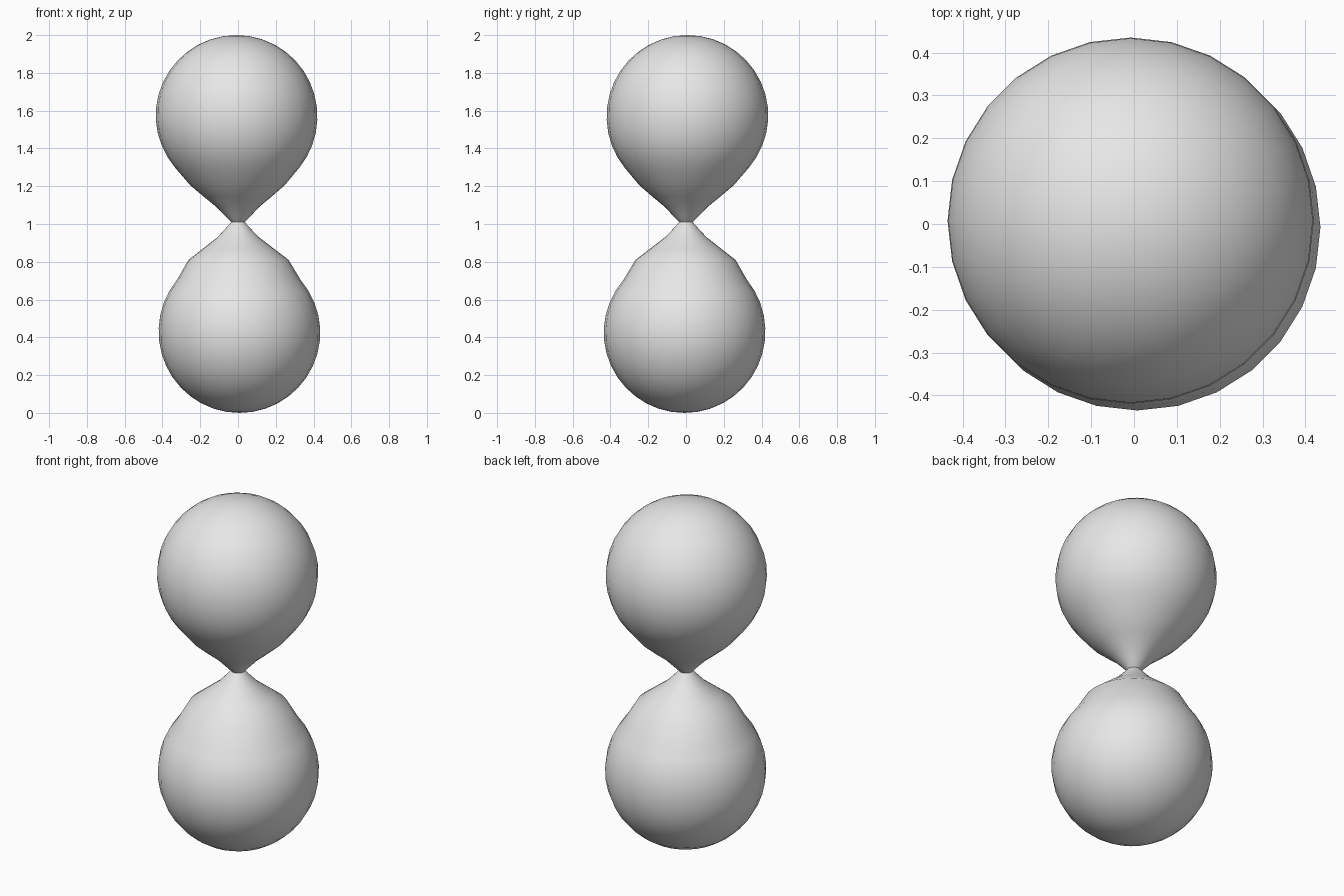
import bpy, bmesh, math

cube = bpy.data.objects.get("Cube")
if cube:
    bpy.data.objects.remove(cube, do_unlink=True)

grey = bpy.data.materials.new("plain grey")
grey.use_nodes = True
colour = (0.8, 0.8, 0.8, 1.0)
grey.diffuse_color = colour
grey.node_tree.nodes["Principled BSDF"].inputs["Base Color"].default_value = colour

SIDES = 28
RADIUS = 0.428
NECK_Z = 1.01


def make_bulb(name, centre_z, offset, up, taper):
    """Lathe a round bulb that tapers to the neck; up is the direction of the pole."""
    # Round part, from the pole to just past the widest ring
    profile = []
    steps = 14
    for i in range(1, steps + 1):
        a = math.radians(130) * i / steps
        profile.append((RADIUS * math.sin(a), centre_z + up * RADIUS * math.cos(a)))
    profile += taper

    bm = bmesh.new()
    pole = bm.verts.new((offset[0], offset[1], centre_z + up * RADIUS))
    rings = []
    for r, z in profile:
        # The bulb leans slightly off axis; the neck stays centred
        k = min(1.0, abs(z - NECK_Z) / abs(centre_z - NECK_Z))
        rings.append([bm.verts.new((offset[0] * k + r * math.cos(t),
                                    offset[1] * k + r * math.sin(t), z))
                      for t in (2 * math.pi * j / SIDES for j in range(SIDES))])
    for j in range(SIDES):
        n = (j + 1) % SIDES
        bm.faces.new((pole, rings[0][j], rings[0][n]))
        for a, b in zip(rings, rings[1:]):
            bm.faces.new((a[j], b[j], b[n], a[n]))
    # Make every face point outward
    for f in bm.faces:
        f.normal_update()
        out = f.calc_center_median()
        out.z -= centre_z
        if f.normal.dot(out) < 0:
            f.normal_flip()

    mesh = bpy.data.meshes.new(name)
    bm.to_mesh(mesh)
    bm.free()
    mesh.materials.append(grey)
    obj = bpy.data.objects.new(name, mesh)
    bpy.context.collection.objects.link(obj)
    bpy.ops.object.select_all(action='DESELECT')
    obj.select_set(True)
    bpy.context.view_layer.objects.active = obj
    bpy.ops.object.shade_smooth_by_angle(angle=math.radians(40))


# Two bulbs meeting at the narrow neck
make_bulb("upper_bulb", 2 - RADIUS, (-0.008, 0.008), 1,
          [(0.25, 1.205), (0.18, 1.145), (0.115, 1.092), (0.075, 1.05), (0.036, NECK_Z)])
make_bulb("lower_bulb", RADIUS, (0.008, -0.008), -1,
          [(0.265, 0.81), (0.19, 0.868), (0.11, 0.93), (0.07, 0.972), (0.036, NECK_Z)])
